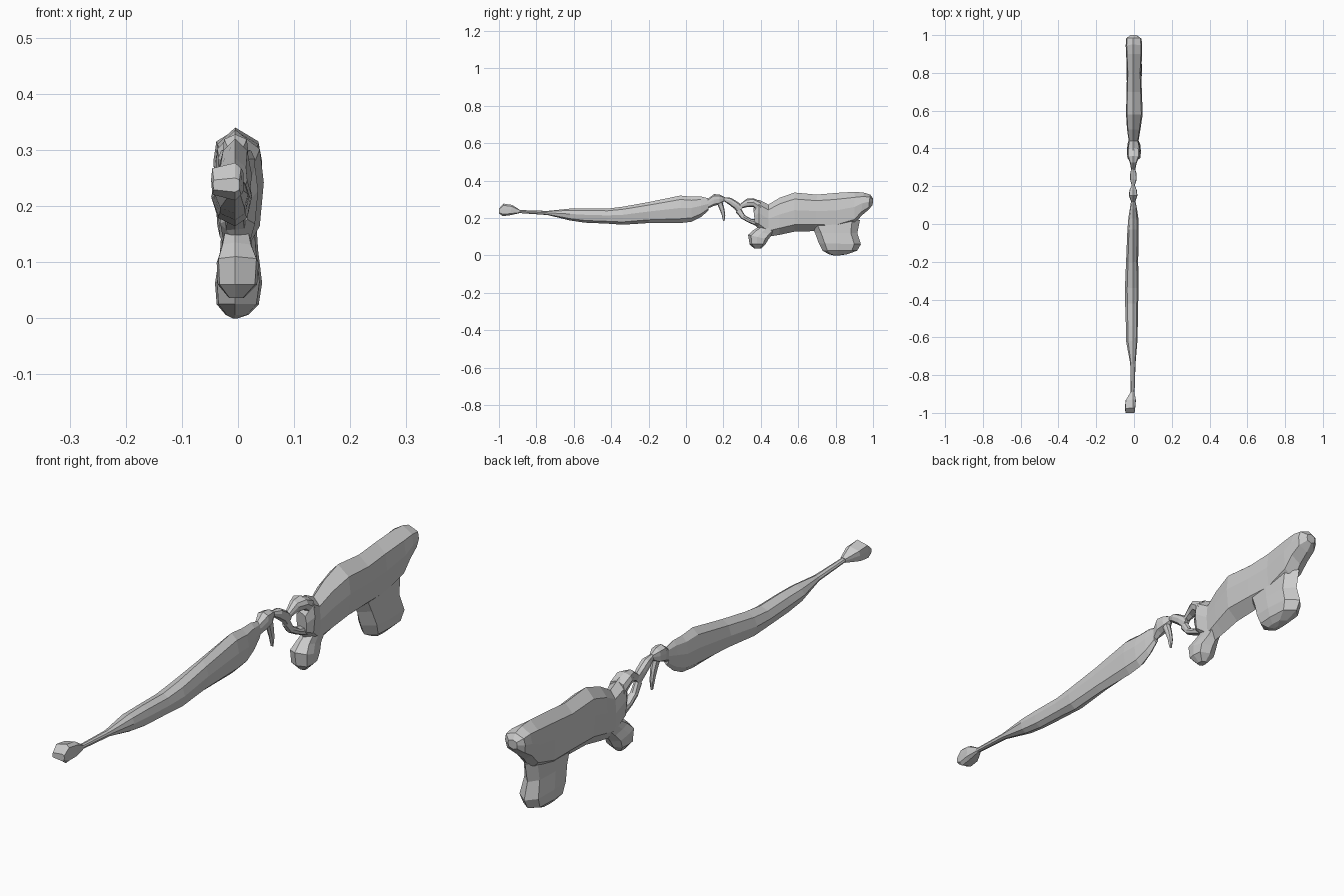
import bpy, bmesh

CX = -0.005  # ridge line


def loft(name, stations, shoulder=0.8, lift=0.26):
    """Faceted 8-sided skin; station = (y1, z1, y2, z2, x_left, x_right),
    the two ridge points and the side extents of one section."""
    bm = bmesh.new()
    rings = []
    for y1, z1, y2, z2, xl, xr in stations:
        def pt(x, t):
            return bm.verts.new((x, y1 + (y2 - y1) * t, z1 + (z2 - z1) * t))

        def side(x):
            return CX + (x - CX) * shoulder
        rings.append([pt(CX, 0), pt(side(xr), lift * 0.55), pt(xr, 0.45),
                      pt(side(xr), 1 - lift * 0.6), pt(CX, 1),
                      pt(side(xl), 1 - lift * 0.6), pt(xl, 0.45),
                      pt(side(xl), lift * 0.55)])
    for a, b in zip(rings, rings[1:]):
        for i in range(8):
            j = (i + 1) % 8
            bm.faces.new((a[i], a[j], b[j], b[i]))
    bm.faces.new(rings[0])
    bm.faces.new(rings[-1])
    bmesh.ops.recalc_face_normals(bm, faces=bm.faces)
    me = bpy.data.meshes.new(name)
    bm.to_mesh(me)
    bm.free()
    ob = bpy.data.objects.new(name, me)
    bpy.context.collection.objects.link(ob)
    return ob


def merge(base, parts):
    """Weld parts into the base and remove the pieces."""
    bpy.context.view_layer.objects.active = base
    for p in parts:
        m = base.modifiers.new("join", 'BOOLEAN')
        m.operation, m.solver, m.object = 'UNION', 'EXACT', p
        bpy.ops.object.modifier_apply(modifier=m.name)
        bpy.data.objects.remove(p)


# front tip
loft("front_tip", [
    (-1.0, .25, -1.0, .225, -.045, .003),
    (-.975, .277, -.98, .21, -.048, .006),
    (-.93, .27, -.94, .215, -.045, .01),
    (-.89, .245, -.89, .226, -.018, .003)], 0.95)

# long barrel with its fore grip
loft("barrel", [
    (-.90, .243, -.90, .227, -.017, .003),
    (-.74, .238, -.74, .216, -.02, .008),
    (-.62, .25, -.62, .187, -.042, .018),
    (-.54, .252, -.54, .175, -.043, .02),
    (-.42, .25, -.42, .17, -.047, .022),
    (-.34, .26, -.34, .164, -.048, .025),
    (-.20, .285, -.20, .173, -.042, .022),
    (-.03, .32, -.03, .173, -.035, .025),
    (.03, .314, .03, .18, -.03, .023),
    (.08, .315, .08, .205, -.022, .016),
    (.12, .305, .12, .24, -.016, .008)], 0.72)

# small block behind the barrel
loft("rear_sight", [
    (.115, .302, .115, .25, -.014, .006),
    (.15, .328, .15, .265, -.027, .018),
    (.18, .325, .18, .272, -.024, .015),
    (.205, .313, .205, .29, -.012, .003)], 0.9)

# hanging hook
loft("hook", [
    (.165, .28, .195, .285, -.018, .01),
    (.178, .25, .205, .25, -.015, .006),
    (.19, .22, .21, .215, -.013, .003),
    (.198, .185, .206, .183, -.009, 0)])

# thin links around the open gap
loft("upper_link", [
    (.20, .312, .20, .292, -.012, .003),
    (.24, .308, .225, .275, -.02, .014),
    (.275, .287, .258, .25, -.02, .013),
    (.31, .262, .275, .228, -.014, .006)])
loft("lower_link", [
    (.295, .25, .265, .232, -.015, .006),
    (.315, .215, .295, .197, -.018, .008),
    (.35, .195, .33, .178, -.022, .012),
    (.40, .19, .39, .15, -.025, .016)])
loft("bridge", [
    (.285, .272, .285, .248, -.014, .006),
    (.325, .303, .325, .258, -.022, .015),
    (.36, .306, .36, .258, -.036, .03),
    (.40, .29, .40, .22, -.034, .03)])

# rear body
body = loft("rear_body", [
    (.36, .25, .37, .16, -.02, .02),
    (.39, .298, .39, .14, -.036, .036),
    (.44, .272, .44, .10, -.028, .024),
    (.50, .308, .50, .11, -.037, .034),
    (.58, .336, .58, .127, -.042, .046),
    (.70, .325, .69, .13, -.04, .042),
    (.80, .334, .80, .125, -.037, .038),
    (.90, .34, .90, .16, -.042, .043),
    (.95, .336, .935, .21, -.044, .043),
    (.985, .325, .975, .243, -.042, .04),
    (1.0, .305, .998, .27, -.022, .015)], 0.86, 0.3)

# large leg under the rear end
leg = loft("rear_leg", [
    (.66, .17, .93, .19, -.028, .032),
    (.69, .12, .916, .12, -.032, .036),
    (.71, .065, .935, .06, -.041, .043),
    (.73, .025, .915, .025, -.038, .037),
    (.765, .006, .86, .006, -.022, .018),
    (.79, 0, .82, 0, -.01, 0)], 0.9)

# small foot at the front of the body
foot = loft("front_foot", [
    (.40, .16, .50, .15, -.024, .02),
    (.36, .135, .46, .11, -.03, .026),
    (.332, .11, .44, .085, -.038, .037),
    (.34, .06, .425, .06, -.036, .034),
    (.365, .036, .40, .036, -.016, .01)], 0.9)

merge(body, [leg, foot])
